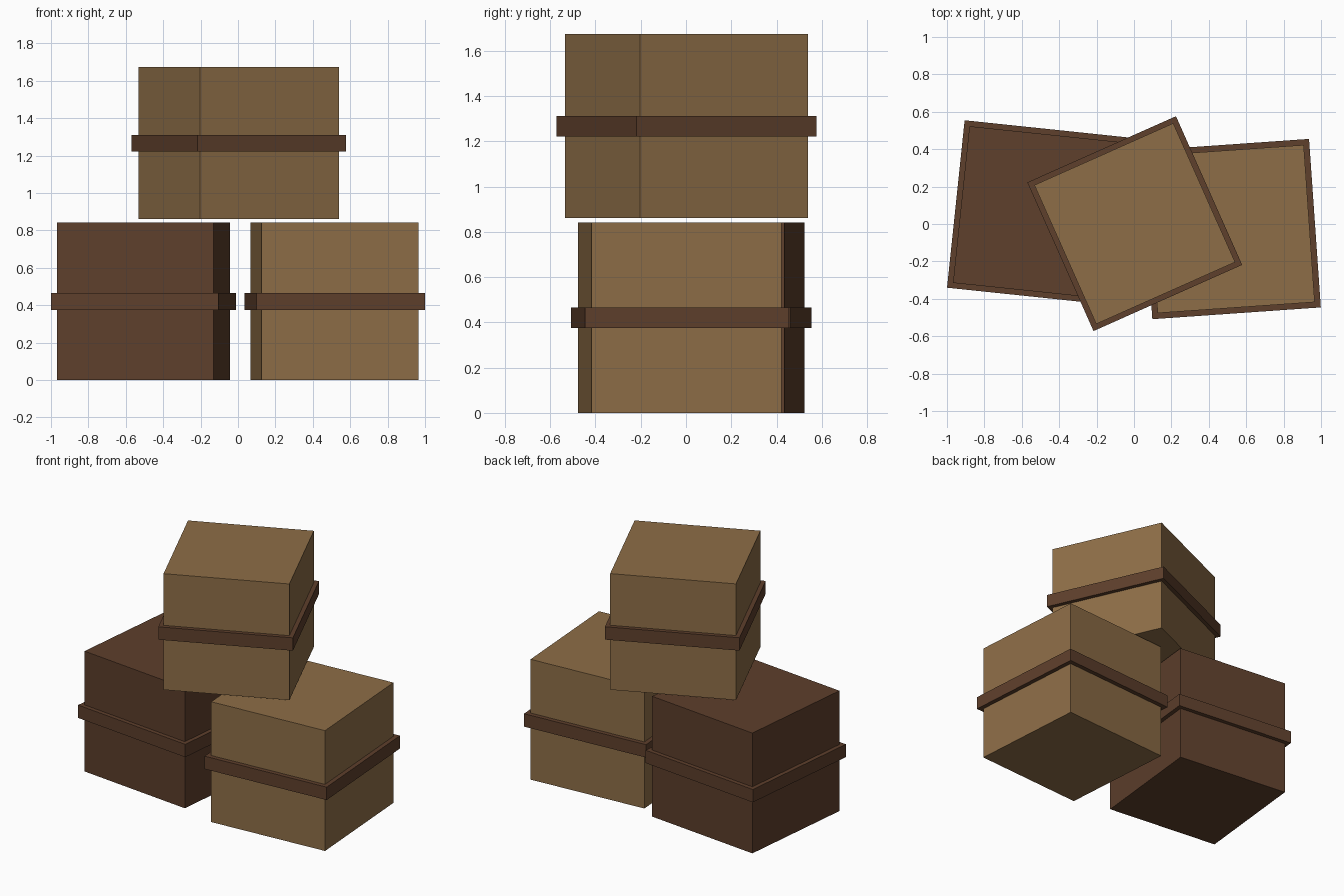
import bpy
from math import radians

default_cube = bpy.data.objects.get("Cube")
if default_cube:
    bpy.data.objects.remove(default_cube, do_unlink=True)


def make_material(name, colour):
    mat = bpy.data.materials.new(name)
    mat.use_nodes = True
    mat.diffuse_color = (*colour, 1)
    mat.node_tree.nodes["Principled BSDF"].inputs["Base Color"].default_value = (*colour, 1)
    return mat


tan = make_material("tan wood", (0.27, 0.155, 0.063))
brown = make_material("dark brown wood", (0.112, 0.05, 0.025))


def add_block(name, location, size, angle, material):
    bpy.ops.mesh.primitive_cube_add(size=1, location=location, rotation=(0, 0, radians(angle)))
    block = bpy.context.object
    block.name = name
    block.scale = size
    block.data.materials.append(material)


def add_crate(name, x, y, base, angle, width, band_width, material):
    """A cubic crate with a raised band around its middle."""
    centre = (x, y, base + width / 2)
    add_block(name, centre, (width, width, width), angle, material)
    add_block(name + "_band", centre, (band_width, band_width, 0.09), angle, brown)


# Two crates on the ground, one stacked across them
add_crate("right_crate", -0.505, 0.06, 0, -6, 0.842, 0.9, brown)
add_crate("left_crate", 0.517, -0.027, 0, 4, 0.842, 0.903, tan)
add_crate("top_crate", 0.004, 0.002, 0.86, 24, 0.813, 0.87, tan)
